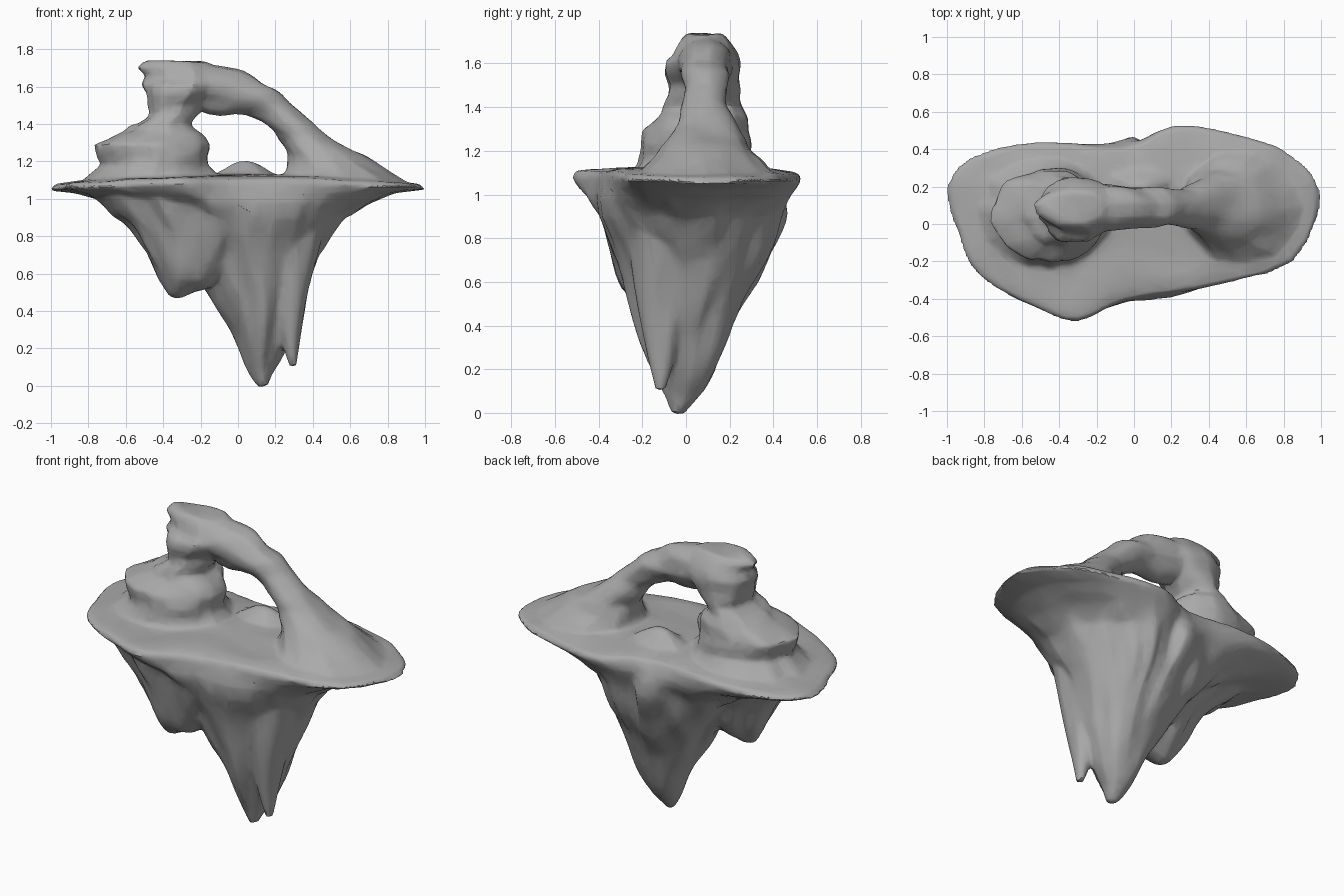
import bpy, bmesh, math
from mathutils import Vector, noise

if "Cube" in bpy.data.objects:
    bpy.data.objects.remove(bpy.data.objects["Cube"])


def refine(keys, k, closed=False):
    """Catmull-Rom curve through key tuples, k steps per span."""
    n = len(keys)
    pick = (lambda i: keys[i % n]) if closed else (lambda i: keys[min(max(i, 0), n - 1)])
    out = []
    for i in range(n if closed else n - 1):
        for s in range(k):
            t = s / k
            out.append(tuple(
                b + .5 * t * (c - a + t * (2 * a - 5 * b + 4 * c - d + t * (3 * (b - c) + d - a)))
                for a, b, c, d in zip(pick(i - 1), pick(i), pick(i + 1), pick(i + 2))))
    return out if closed else out + [keys[-1]]


def loft(name, rings, rough, seed, shape, stretch=3.0):
    """Each ring (xA, zA, xB, zB, y0, y1, round) spans A-B and y0-y1; round 0 keeps the rim outline."""
    bm = bmesh.new()
    rows = []
    for xa, za, xb, zb, y0, y1, rnd in rings:
        row = []
        for p in shape:
            d = p.normalized()
            q = p.lerp(d, rnd)
            h = (za + zb) * stretch
            k = noise.noise(Vector((d.x * 4 + seed, d.y * 4, h)))
            k += .6 * noise.noise(Vector((d.x * 9, d.y * 9 + seed, h)))
            q = q * (1 + rough * rnd * k)
            x = (xa + xb + q.x * (xb - xa)) / 2
            z = (za + zb + q.x * (zb - za)) / 2
            y = (y0 + y1 + q.y * (y1 - y0)) / 2
            if rnd == 0:    # rim sags at both ends
                z += .03 * (1 - x * x) + .012 * noise.noise(Vector((x * 5, y * 5, 1)))
            row.append(bm.verts.new((x, y, z)))
        rows.append(row)
    n = len(shape)
    for a, b in zip(rows, rows[1:]):
        for i in range(n):
            j = (i + 1) % n
            bm.faces.new((a[i], a[j], b[j], b[i]))
    for row in (rows[0], rows[-1]):
        c = bm.verts.new(sum((v.co for v in row), Vector()) / n)
        for i in range(n):
            bm.faces.new((row[i], row[(i + 1) % n], c))
    bmesh.ops.recalc_face_normals(bm, faces=bm.faces)
    me = bpy.data.meshes.new(name)
    bm.to_mesh(me)
    bm.free()
    ob = bpy.data.objects.new(name, me)
    bpy.context.collection.objects.link(ob)
    return ob


def flat(levels):
    """Horizontal rings from (z, x0, x1, y0, y1)."""
    return [(x0, z, x1, z, y0, y1, 1) for z, x0, x1, y0, y1 in levels]


CIRCLE = [Vector((math.cos(math.tau * i / 40), math.sin(math.tau * i / 40))) for i in range(40)]

# Island outline seen from above
rim_keys = [(1, .15), (.86, .36), (.55, .48), (.22, .525), (-.05, .41), (-.5, .44), (-.87, .36), (-1, .2),
            (-.95, -.03), (-.84, -.27), (-.52, -.45), (-.3, -.52), (-.05, -.41), (.37, -.34), (.85, -.2)]
RIM = [Vector((x, y / .522)) for x, y in refine(rim_keys, 3, True)]

# Main body: flat top, thin rim, flared underside, tapering root
top = [(-s, z, s, z, -.522 * s, .522 * s, 0) for s, z in ((.4, 1.10), (.8, 1.09), (.975, 1.078), (1.005, 1.05))]
flare = [(-.88, 1.03, .85, 1.03, -.50, .51, .25), (-.68, .98, .72, .98, -.46, .48, .6)]
root = flat(refine([(.9, -.50, .58, -.40, .44), (.7, -.29, .44, -.31, .38), (.4, -.10, .34, -.22, .22),
                    (.1, .05, .21, -.11, .09), (-.01, .11, .17, -.07, -.01)], 3))
island = loft("floating_island", top + flare + root, .09, 2, RIM, .6)

# Shorter root on the left, and small second tip
left = refine([(1.03, -.80, .25, -.42, .30), (.8, -.55, .08, -.37, .13),
               (.57, -.43, -.10, -.29, 0), (.47, -.37, -.30, -.16, -.10)], 3)
small = refine([(.95, .05, .50, -.28, .25), (.6, .15, .41, -.24, .05), (.3, .21, .345, -.19, -.04),
                (.11, .28, .31, -.14, -.10)], 3)

# Layered rock stack carrying the arch: (z, x0, x1, y centre, half depth)
stack = [(1.07, -.86, -.08, .07, .33), (1.18, -.72, -.15, .05, .25), (1.29, -.77, -.15, .05, .24),
         (1.36, -.60, -.20, .08, .19), (1.40, -.58, -.25, .08, .18), (1.45, -.47, -.22, .08, .16),
         (1.61, -.51, -.10, .08, .17), (1.65, -.48, -.10, .09, .14), (1.70, -.54, -.10, .09, .12),
         (1.735, -.49, -.15, .09, .09)]
stack = [(z, a, b, c - w, c + w) for z, a, b, c, w in stack]

# Arch sweeping down to its right foot: (inner x, z, outer x, z, half depth)
arch = refine([(-.46, 1.57, -.47, 1.72, .09), (-.16, 1.46, -.10, 1.72, .12), (.05, 1.455, .19, 1.595, .10),
               (.24, 1.295, .42, 1.38, .12), (.26, 1.15, .77, 1.17, .25), (.20, 1.07, .92, 1.07, .34)], 3)
arch = [(*r[:4], .09 - r[4], .09 + r[4], 1) for r in arch]

# Low rubble under the arch
rubble = [(1.08 + .12 * t, .03 - w, .03 + w, .2 - .6 * w, .2 + .6 * w)
          for t, w in ((0, .27), (.5, .15), (.8, .09), (1, .03))]

parts = [
    loft("left_root", flat(left), .08, 7, CIRCLE, .6),
    loft("small_root", flat(small), .04, 4, CIRCLE, .6),
    loft("rock_stack", flat(stack), .09, 11, CIRCLE, 1.5),
    loft("arch", arch, .07, 5, CIRCLE),
    loft("rubble", flat(rubble), .2, 9, CIRCLE),
]

# Merge all rock into one skin
bpy.context.view_layer.objects.active = island
for part in parts:
    m = island.modifiers.new("merge", "BOOLEAN")
    m.operation = "UNION"
    m.solver = "EXACT"
    m.object = part
    bpy.ops.object.modifier_apply(modifier=m.name)
    bpy.data.objects.remove(part)

# Melt the joints together
m = island.modifiers.new("skin", "REMESH")
m.mode = "VOXEL"
m.voxel_size = .014
bpy.ops.object.modifier_apply(modifier=m.name)
m = island.modifiers.new("melt", "SMOOTH")
m.factor = .5
m.iterations = 5
bpy.ops.object.modifier_apply(modifier=m.name)

# Vertical grooves below, layered bumps above
me = island.data
normals = [v.normal.copy() for v in me.vertices]
for v, nrm in zip(me.vertices, normals):
    x, y, z = v.co
    if z < 1.03:
        v.co += nrm * .022 * min(1, (1.03 - z) * 8) * noise.noise(Vector((x * 9, y * 9, z * 1.5)))
    else:
        v.co += nrm * .022 * min(1, (z - 1.03) * 5) * noise.noise(Vector((x * 4, y * 6, z * 11)))

# Fewer, larger facets
m = island.modifiers.new("facets", "DECIMATE")
m.ratio = .12
bpy.ops.object.modifier_apply(modifier=m.name)

stone = bpy.data.materials.new("stone")
stone.diffuse_color = (.4, .4, .4, 1)
stone.use_nodes = True
stone.node_tree.nodes["Principled BSDF"].inputs["Base Color"].default_value = stone.diffuse_color
me.materials.clear()
me.materials.append(stone)

bpy.ops.object.select_all(action="DESELECT")
island.select_set(True)
bpy.ops.object.shade_smooth_by_angle(angle=math.radians(35))
